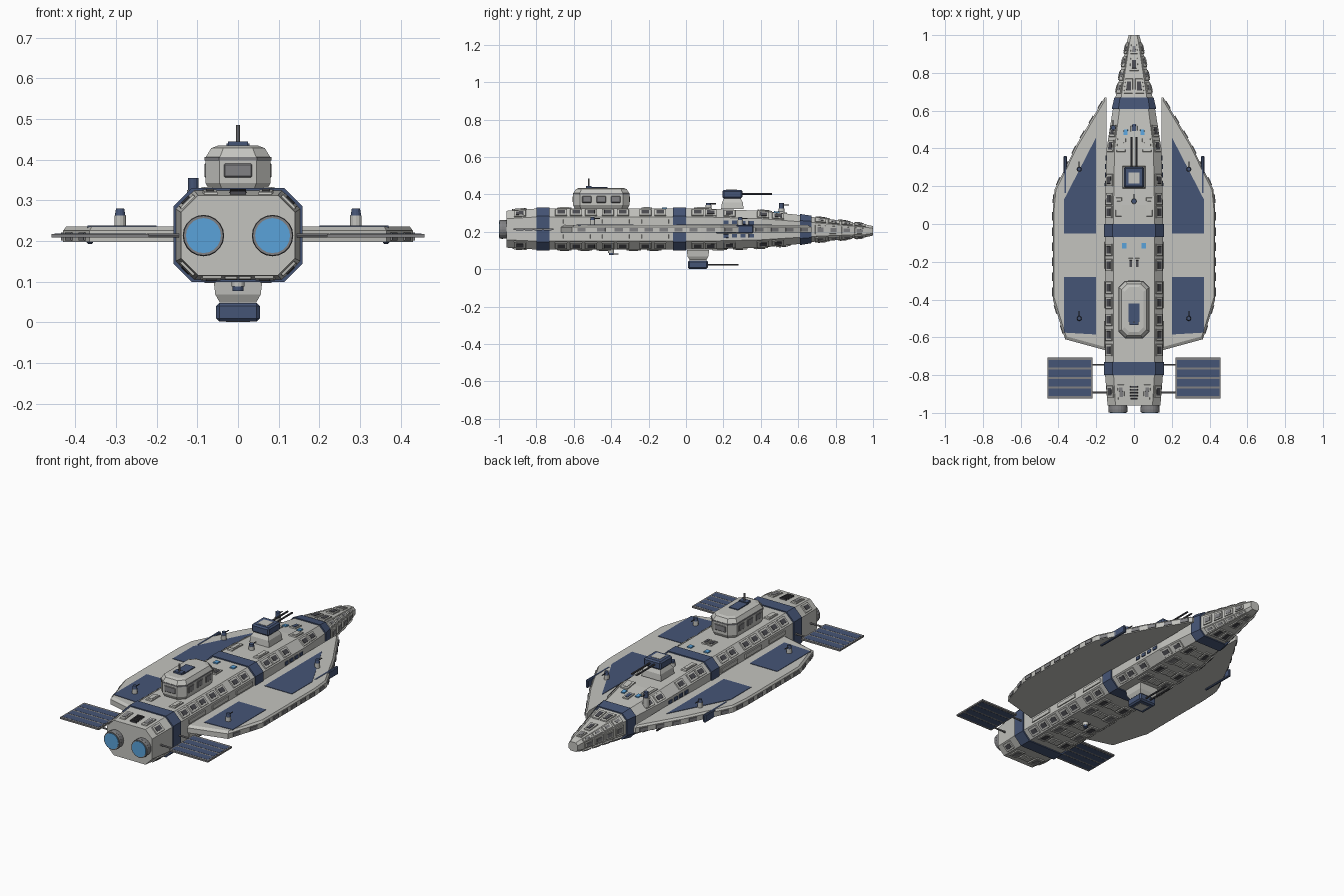
import bpy, bmesh, math
from mathutils import Vector, Matrix

if "Cube" in bpy.data.objects:
    bpy.data.objects.remove(bpy.data.objects["Cube"])


def mat(name, r, g, b):
    m = bpy.data.materials.new(name)
    m.diffuse_color = (r, g, b, 1)
    m.use_nodes = True
    m.node_tree.nodes["Principled BSDF"].inputs["Base Color"].default_value = m.diffuse_color
    return m


LIGHT = mat("light_grey", .55, .55, .52)
DARK = mat("dark_grey", .07, .07, .08)
MID = mat("mid_grey", .22, .22, .23)
BLUE = mat("navy_blue", .06, .09, .18)
CYAN = mat("glow_blue", .10, .36, .70)


def finish(bm, name, m):
    bmesh.ops.recalc_face_normals(bm, faces=bm.faces[:])
    me = bpy.data.meshes.new(name)
    bm.to_mesh(me)
    bm.free()
    me.materials.append(m)
    ob = bpy.data.objects.new(name, me)
    bpy.context.collection.objects.link(ob)
    return ob


def add_loft(bm, rings):
    vs = [[bm.verts.new(p) for p in r] for r in rings]
    n = len(vs[0])
    for a, b in zip(vs, vs[1:]):
        for i in range(n):
            bm.faces.new((a[i], a[(i + 1) % n], b[(i + 1) % n], b[i]))
    bm.faces.new(vs[0])
    bm.faces.new(vs[-1][::-1])


def loft(name, rings, m):
    bm = bmesh.new()
    add_loft(bm, rings)
    return finish(bm, name, m)


def block(name, c, size, m, bevel=0.0):
    bm = bmesh.new()
    bmesh.ops.create_cube(bm, size=1, matrix=Matrix.Translation(c) @ Matrix.Diagonal((*size, 1)))
    if bevel:
        bmesh.ops.bevel(bm, geom=bm.edges[:], offset=bevel, segments=1, affect='EDGES')
    return finish(bm, name, m)


def tube(name, p, q, r, m, r2=None, sides=12):
    p, q = Vector(p), Vector(q)
    rot = (q - p).to_track_quat('Z', 'Y').to_matrix().to_4x4()
    bm = bmesh.new()
    bmesh.ops.create_cone(bm, cap_ends=True, segments=sides, radius1=r, radius2=r if r2 is None else r2,
                          depth=(q - p).length, matrix=Matrix.Translation((p + q) / 2) @ rot)
    return finish(bm, name, m)


# Hull stations: y, half width, bottom z, top z, chamfer
ST = [(-.96, .140, .115, .312, .042), (-.80, .153, .105, .324, .045), (.10, .153, .105, .324, .045),
      (.40, .145, .115, .312, .042), (.62, .110, .136, .288, .035), (.67, .098, .145, .280, .030),
      (.97, .036, .173, .237, .014), (1.0, .028, .180, .230, .012)]


def section(y, grow=0.0):
    for a, b in zip(ST, ST[1:]):
        if y <= b[0]:
            t = (y - a[0]) / (b[0] - a[0])
            break
    w, lo, hi, c = [p + (q - p) * t for p, q in zip(a[1:], b[1:])]
    w, lo, hi = w + grow, lo - grow, hi + grow
    return [Vector(p) for p in ((w, y, lo + c), (w, y, hi - c), (w - c, y, hi), (c - w, y, hi),
                                (-w, y, hi - c), (-w, y, lo + c), (c - w, y, lo), (w - c, y, lo))]


loft("hull", [section(s[0]) for s in ST], LIGHT)
for i, (y0, y1) in enumerate(((-.80, -.73), (-.07, 0), (.61, .67))):
    loft(f"blue_band_{i}", [section(y0, .006), section(y1, .006)], BLUE)

# Surface plates that follow the hull facets
SIDE, UPPER, TOP, BOTTOM, LOWER = 0, 1, 2, 6, 7
plates = {m.name: (bmesh.new(), m) for m in (LIGHT, DARK, MID, BLUE, CYAN)}


def plate(facet, u0, u1, y0, y1, h, m, mirror=True):
    a, b = section(y0), section(y1)
    j = (facet + 1) % 8
    q = [a[facet].lerp(a[j], u0), a[facet].lerp(a[j], u1), b[facet].lerp(b[j], u1), b[facet].lerp(b[j], u0)]
    n = (q[1] - q[0]).cross(q[3] - q[0]).normalized()
    mid = (q[0] + q[2]) / 2
    if n.dot(mid - Vector((0, mid.y, .213))) < 0:
        n = -n
    rings = [[p - n * .003 for p in q], [p.lerp(mid, .06) + n * h for p in q]]
    for s in ((1, -1) if mirror else (1,)):
        add_loft(plates[m.name][0], [[(p.x * s, p.y, p.z) for p in r] for r in rings])


def window(facet, u0, u1, y0, y1, m=DARK, mirror=True):
    plate(facet, u0, u1, y0, y1, .006, LIGHT, mirror)
    du, dy = (u1 - u0) * .22, (y1 - y0) * .18
    plate(facet, u0 + du, u1 - du, y0 + dy, y1 - dy, .008, m, mirror)


# Chamfer hatches along the hull, and stacked plating on the nose
for y in (-.92, -.70, -.62, -.54, -.45, -.37, -.25, -.17, .03, .10, .20, .38, .46):
    window(UPPER, .12, .88, y, y + .065)
    window(LOWER, .12, .88, y, y + .065)
for i in range(4):
    y = .69 + i * .07
    for f in (UPPER, LOWER):
        plate(f, .1, .9, y, y + .06, .007, LIGHT)
        plate(f, .3, .7, y + .015, y + .045, .009, MID)
    window(SIDE, .15, .85, y, y + .055, MID)
for f in (TOP, BOTTOM):
    window(f, .08, .45, .69, .77)
    window(f, .25, .75, .81, .88, DARK, False)
    window(f, .2, .8, .90, .95, MID, False)
# Deck and belly panels
for y, u0, u1, ln, m in ((-.93, .08, .25, .08, MID), (-.69, .08, .25, .08, LIGHT), (-.24, .36, .48, .06, DARK),
                         (.38, .05, .28, .08, LIGHT), (.04, .05, .2, .1, LIGHT)):
    window(TOP, u0, u1, y, y + ln, m)
for y, u in ((-.13, .2), (.47, .2)):
    plate(TOP, u, u + .12, y, y + .03, .006, CYAN)
window(TOP, .4, .6, .48, .54, BLUE, False)
for i in range(5):
    plate(TOP, .4, .6, -.93 + i * .016, -.922 + i * .016, .008, DARK, False)
for i, y in enumerate((-.93, -.69, -.58, -.48, -.32, -.21, .14, .25, .36, .48)):
    window(BOTTOM, .06, .3, y, y + .08, DARK if i % 2 else MID)
    plate(BOTTOM, .34, .49, y + .01, y + .06, .006, LIGHT)
# Side windows and long side plates
for y in (.20, .245, .29, .335):
    plate(SIDE, .72, .88, y, y + .028, .005, BLUE)
    plate(SIDE, .12, .28, y, y + .028, .005, BLUE)
for y in (-.66, -.45, -.24):
    plate(SIDE, .72, .9, y, y + .15, .005, LIGHT)
    plate(SIDE, .1, .28, y, y + .15, .005, LIGHT)
for k, (bm, m) in plates.items():
    finish(bm, "hull_plates_" + k, m)

# Engines
for s, side in ((-1, "left"), (1, "right")):
    x, z = s * .085, .213
    tube(f"engine_shell_{side}", (x, -.94, z), (x, -.985, z), .047, MID, .051, 20)
    tube(f"engine_rim_{side}", (x, -.98, z), (x, -.997, z), .051, MID, .049, 20)
    tube(f"engine_glow_{side}", (x, -.99, z), (x, -1, z), .043, CYAN, None, 20)

# Wings with inlaid panels, edge boxes, small guns, pods and solar panels
OUT = [(.145, .67), (.155, .67), (.296, .434), (.42, .185), (.43, .08), (.43, -.40), (.365, -.61), (.145, -.67)]
FRONT = [(.2, .46), (.37, .13), (.37, -.05), (.2, -.05)]
REAR = [(.2, -.28), (.37, -.28), (.37, -.575), (.2, -.585)]
for s, side in ((-1, "left"), (1, "right")):
    def ring(pts, z, k=1.0):
        return [(s * (.145 + (x - .145) * k), y * k, z) for x, y in pts]
    loft(f"wing_{side}", [ring(OUT, .197), ring(OUT, .225), ring(OUT, .235, .975)], LIGHT)
    for nm, pts in (("front", FRONT), ("rear", REAR)):
        loft(f"wing_panel_{nm}_{side}", [ring(pts, .23), ring(pts, .2375)], BLUE)
    bm = bmesh.new()
    for (ax, ay), (bx, by) in zip(OUT[1:-1], OUT[2:-1]):
        n = max(1, int(math.dist((ax, ay), (bx, by)) / .075))
        for i in range(n):
            t = (i + .5) / n
            rot = Matrix.Rotation(math.atan2(by - ay, s * (bx - ax)), 4, 'Z')
            pos = Matrix.Translation((s * (ax + (bx - ax) * t), ay + (by - ay) * t, .211))
            bmesh.ops.create_cube(bm, size=1, matrix=pos @ rot @ Matrix.Diagonal((.045, .01, .02, 1)))
    finish(bm, f"wing_edge_boxes_{side}", MID)
    block(f"wing_pod_{side}", (s * .364, .26, .214), (.016, .2, .044), BLUE, .004)
    for nm, y in (("front", .29), ("rear", -.5)):
        tube(f"wing_gun_base_{nm}_{side}", (s * .29, y, .23), (s * .29, y, .262), .014, LIGHT)
        tube(f"wing_gun_cap_{nm}_{side}", (s * .29, y, .262), (s * .29, y, .28), .013, BLUE, .010)
        tube(f"wing_gun_barrel_{nm}_{side}", (s * .29, y, .271), (s * .29, y + .04, .271), .003, DARK, None, 6)
    block(f"solar_panel_{side}", (s * .339, -.815, .213), (.24, .215, .009), MID)
    for i in range(4):
        block(f"solar_cell_row_{i}_{side}", (s * .339, -.89 + i * .05, .213), (.225, .04, .0105), BLUE)
    for nm, y in (("front", -.745), ("rear", -.893)):
        tube(f"solar_strut_{nm}_{side}", (s * .13, y, .213), (s * .225, y, .213), .005, MID, None, 8)


# Bridge tower
def octo(z, w, l, c, y=-.453):
    h = ((w, l - c), (w - c, l), (c - w, l), (-w, l - c))
    return [(a, y + b, z) for a, b in h + tuple((-a, -b) for a, b in h)]


loft("bridge", [octo(.318, .066, .138, .03), octo(.342, .08, .15, .035), octo(.405, .08, .15, .035),
                octo(.428, .066, .136, .03), octo(.434, .05, .12, .025)], LIGHT)
loft("bridge_rim", [octo(.398, .082, .152, .035), octo(.406, .082, .152, .035)], MID)
block("bridge_roof_panel", (0, -.47, .434), (.056, .1, .01), BLUE)
for i, y in enumerate((-.53, -.453, -.376)):
    block(f"bridge_side_windows_{i}", (0, y, .373), (.166, .05, .036), MID, .003)
block("bridge_end_windows", (0, -.453, .373), (.07, .306, .034), MID, .003)
tube("antenna", (0, -.52, .43), (0, -.52, .485), .005, MID, None, 8)
block("antenna_base", (0, -.52, .44), (.05, .03, .01), BLUE)


# Main turrets above and below: d is the outward direction
def turret(nm, y, z0, d, reach):
    def sq(z, w):
        return [(w, y + w, z), (-w, y + w, z), (-w, y - w, z), (w, y - w, z)]
    loft(nm + "_base", [sq(z0, .06), sq(z0 + d * .035, .056), sq(z0 + d * .055, .045)], LIGHT)
    block(nm + "_head", (0, y, z0 + d * .079), (.108, .108, .046), BLUE, .008)
    block(nm + "_lid", (0, y - .005, z0 + d * .1), (.058, .058, .007), LIGHT)
    for s in (-1, 1):
        tube(f"{nm}_barrel_{s}", (s * .014, y + .04, z0 + d * .08), (s * .014, reach, z0 + d * .08), .005, DARK, None, 8)


turret("top_turret", .248, .322, 1, .46)
turret("belly_turret", .064, .1035, -1, .28)

# Small deck and belly sensors
for nm, p, d, h in (("deck", (0, .12, .32), 1, .035), ("bow", (-.11, .51, .27), 1, .085), ("belly", (0, -.4, .107), -1, .03)):
    x, y, z = p
    tube(nm + "_sensor_post", p, (x, y, z + d * h * .65), .016, LIGHT)
    tube(nm + "_sensor_cap", (x, y, z + d * h * .65), (x, y, z + d * h), .013, BLUE)
    tube(nm + "_sensor_barrel", (x, y, z + d * h * .85), (x, y + .04, z + d * h * .85), .003, DARK, None, 6)
